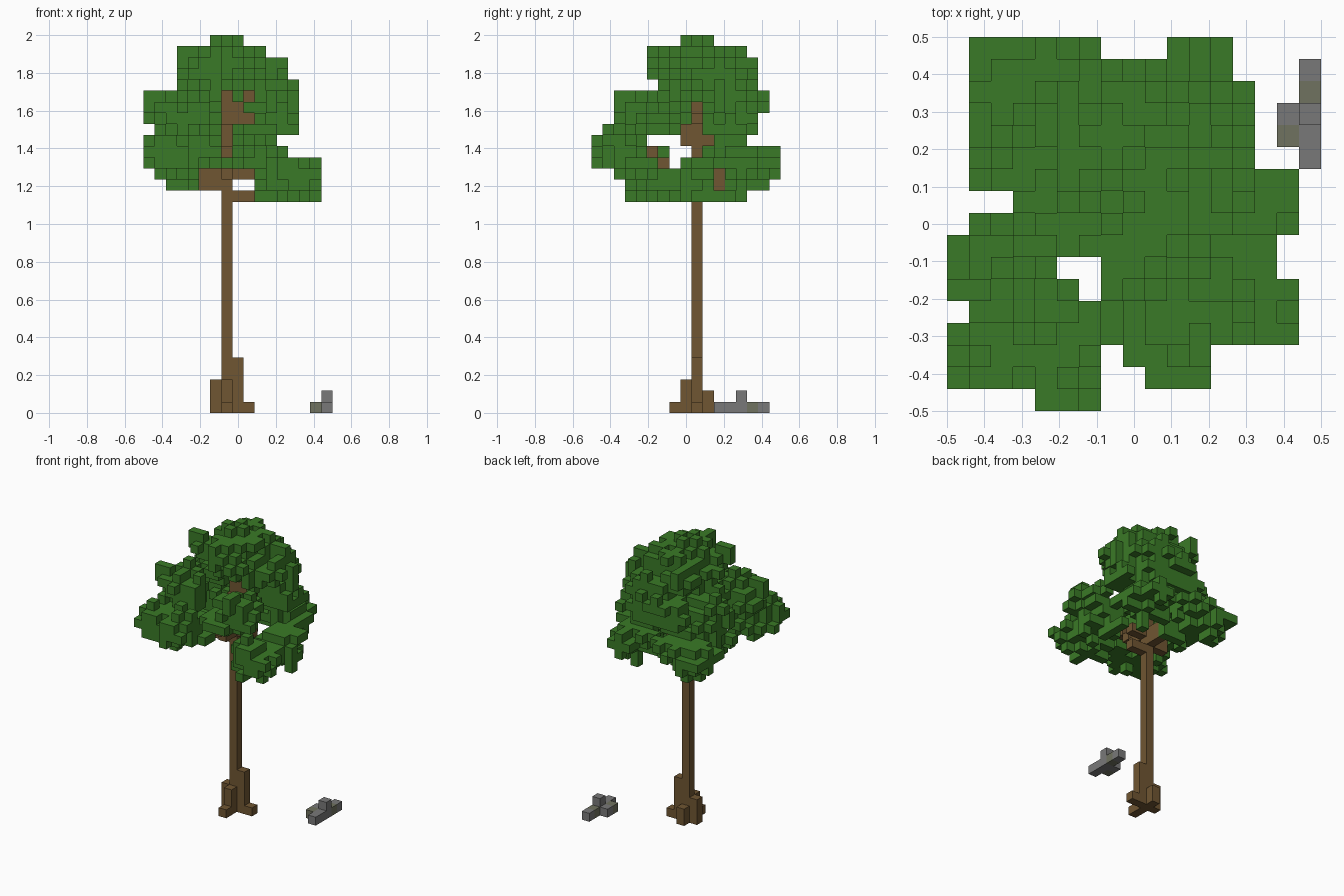
import bpy
import bmesh
import random
from mathutils import Vector

random.seed(4)
if "Cube" in bpy.data.objects:
    bpy.data.objects.remove(bpy.data.objects["Cube"], do_unlink=True)

V = 1 / 17  # edge length of one block
SIDES = [Vector(s) for s in ((1, 0, 0), (-1, 0, 0), (0, 1, 0), (0, -1, 0), (0, 0, 1), (0, 0, -1))]


def material(name, rgb):
    m = bpy.data.materials.new(name)
    m.use_nodes = True
    m.diffuse_color = (*rgb, 1)
    m.node_tree.nodes["Principled BSDF"].inputs["Base Color"].default_value = (*rgb, 1)
    return m


leaf_green = material("leaf green", (0.042, 0.195, 0.02))
bark_brown = material("bark brown", (0.16, 0.093, 0.032))
stone_grey = material("stone grey", (0.19, 0.19, 0.19))
moss_grey = material("moss grey", (0.16, 0.17, 0.115))


def neighbours(cell):
    return [tuple(int(c + d) for c, d in zip(cell, n)) for n in SIDES]


def block_object(name, cells, mat):
    """Mesh made of the outer faces of a set of grid cells."""
    bm = bmesh.new()
    origin = Vector((-0.5, -0.5, 0))
    for cell in sorted(cells):
        mid = Vector(cell) + Vector((0.5, 0.5, 0.5))
        for n, other in zip(SIDES, neighbours(cell)):
            if other in cells:
                continue
            u = Vector((n.y, n.z, n.x)) / 2
            w = n.cross(u)
            ring = [mid + n / 2 + a * u + b * w for a, b in ((1, 1), (-1, 1), (-1, -1), (1, -1))]
            bm.faces.new([bm.verts.new(origin + p * V) for p in ring])
    bmesh.ops.remove_doubles(bm, verts=bm.verts, dist=V / 100)
    mesh = bpy.data.meshes.new(name)
    bm.to_mesh(mesh)
    bm.free()
    mesh.materials.append(mat)
    obj = bpy.data.objects.new(name, mesh)
    bpy.context.collection.objects.link(obj)


def box(a, b):
    """All cells from corner a to corner b, both included."""
    spans = [range(p, q + 1) for p, q in zip(a, b)]
    return {(x, y, z) for x in spans[0] for y in spans[1] for z in spans[2]}


def rows(start, runs):
    """Expand (count, low, high) runs into a span for each row."""
    out = {}
    for count, low, high in runs:
        for _ in range(count):
            out[start] = (low, high)
            start += 1
    return out


# Trunk, with a root column on each side
trunk = box((7, 9, 0), (7, 9, 28))
roots = set()
for x, y, height in ((8, 9, 5), (6, 9, 3), (7, 8, 3), (7, 10, 2), (9, 9, 1), (7, 7, 1)):
    roots |= box((x, y, 0), (x, y, height - 1))

# Branches: lower fork, then the small upper forks
branches = set()
for a, b in (((8, 9, 19), (9, 9, 19)), ((5, 9, 20), (6, 9, 21)), ((8, 9, 21), (9, 9, 21)),
             ((7, 7, 21), (7, 8, 21)), ((7, 6, 22), (7, 6, 22)), ((7, 5, 23), (7, 5, 23)),
             ((7, 10, 20), (7, 11, 21)), ((7, 8, 24), (7, 8, 25)), ((7, 10, 24), (7, 10, 24)),
             ((8, 9, 26), (8, 9, 27)), ((9, 9, 26), (9, 9, 26)), ((9, 9, 28), (9, 9, 28))):
    branches |= box(a, b)
wood = trunk | roots | branches

# Crown outline: width and depth by height, width by depth
width = rows(19, [(1, 10, 15), (1, 2, 15), (1, 1, 15), (1, 0, 15), (1, 0, 12), (1, 0, 11),
                  (1, 1, 13), (3, 0, 13), (1, 3, 13), (2, 3, 12), (1, 3, 10), (1, 6, 8)])
depth = rows(19, [(1, 3, 13), (1, 3, 15), (1, 2, 16), (2, 0, 16), (1, 0, 13), (1, 1, 14),
                  (1, 2, 14), (2, 2, 15), (1, 6, 14), (2, 5, 14), (1, 5, 13), (1, 8, 10)])
plan = rows(0, [(1, 4, 6), (1, 0, 11), (1, 0, 11), (1, 0, 15), (1, 1, 15), (1, 0, 15),
                (2, 0, 14), (1, 1, 15), (1, 3, 15), (1, 1, 15), (4, 1, 13), (1, 1, 12), (1, 1, 12)])

# Gaps through the crown, and wood that stays in sight
front_gap = {(8, 20), (9, 20)}
side_gap = {(5, 24), (6, 24), (7, 24), (7, 23), (8, 23), (7, 22)}
plan_gap = {(5, 6), (6, 6), (6, 5), (7, 2), (7, 1), (8, 1), (7, 16), (8, 16), (9, 16)}
front_wood = {w for w in wood if w[2] in (20, 21, 26, 27, 28) or w == (7, 9, 25)}
side_wood = {w for w in wood if 22 < w[2] < 28 or w[1] == 11 or w[1] == 6}


def in_crown(c):
    x, y, z = c
    if c in wood:
        return False
    if any(not r[0] <= v <= r[1] for r, v in ((width[z], x), (depth[z], y), (plan[y], x))):
        return False
    if (x, z) in front_gap or (y, z) in side_gap or (x, y) in plan_gap:
        return False
    hides_front = any(w[0] == x and w[2] == z and w[1] > y for w in front_wood)
    hides_side = any(w[1] == y and w[2] == z and w[0] < x for w in side_wood)
    # open valley that shows the upper trunk diagonally
    step = x - 7
    in_valley = step > 0 and y == 9 - step and 23 <= z - step <= 25
    return not (hides_front or hides_side or in_valley)


# Leaf clumps: centre and radii
clumps = [((6.8, 9.5, 30), (3.7, 4.2, 2.9)),      # crown top
          ((8.8, 10.5, 28.5), (4, 3.6, 2.6)),     # crown shoulder
          ((2.7, 5.6, 26), (2.7, 2.5, 2.6)),      # left, high
          ((3.6, 2.6, 23), (3.5, 2.6, 1.9)),      # front left, low
          ((3, 7.5, 22.5), (2.3, 2.3, 1.7)),      # left, low
          ((10, 3.9, 25.6), (2.5, 2.5, 2.7)),     # front
          ((12.2, 4.9, 20.8), (2.9, 2.4, 1.9)),   # front right, low
          ((12.8, 8.8, 20.8), (2.6, 2.5, 1.9)),   # right, low
          ((11, 11.2, 25.8), (2.5, 2.6, 2.6)),    # back right, high
          ((11, 13, 22.3), (2.4, 3, 2.3)),        # back right, low
          ((3.9, 13, 22.3), (3, 3, 2.2)),         # back left, low
          ((3.8, 10.5, 25.5), (2.3, 2.4, 2.4)),   # back left, high
          ((7, 13, 26), (3.4, 2.3, 2.6))]         # back, high


def reach(cell, clump):
    """Squared distance from a clump's centre, 1 at its surface."""
    return sum(((v - m) / r) ** 2 for v, m, r in zip(cell, *clump))


space = sorted(c for c in box((0, 0, 19), (16, 16, 33)) if in_crown(c))
nearest = {c: min(reach(c, clump) for clump in clumps) for c in space}

# Solid cores, studded with crosses of blocks
leaves = {c for c in space if nearest[c] < 0.6}
for c in space:
    if 0.5 < nearest[c] <= 1.05 and random.random() < 0.2:
        leaves |= {c, *neighbours(c)}
leaves &= set(space)
leaves = {c for c in leaves if any(n in leaves for n in neighbours(c))}

# Outermost tufts: complete the outline along each axis
for axis in range(3):
    lines = {}
    for c in space:
        lines.setdefault(c[:axis] + c[axis + 1:], []).append(c)
    for line in lines.values():
        if not leaves.intersection(line):
            leaves.add(min(line, key=lambda c: (not leaves.intersection(neighbours(c)), nearest[c])))

# Rock beside the tree, with two mossy blocks
moss = {(15, 12, 0), (16, 14, 0)}
rock = (box((16, 11, 0), (16, 15, 0)) | {(15, 13, 0), (16, 13, 1)}) - moss

block_object("trunk", trunk, bark_brown)
block_object("roots", roots, bark_brown)
block_object("branches", branches, bark_brown)
block_object("leaves", leaves, leaf_green)
block_object("rock", rock, stone_grey)
block_object("rock_moss", moss, moss_grey)
